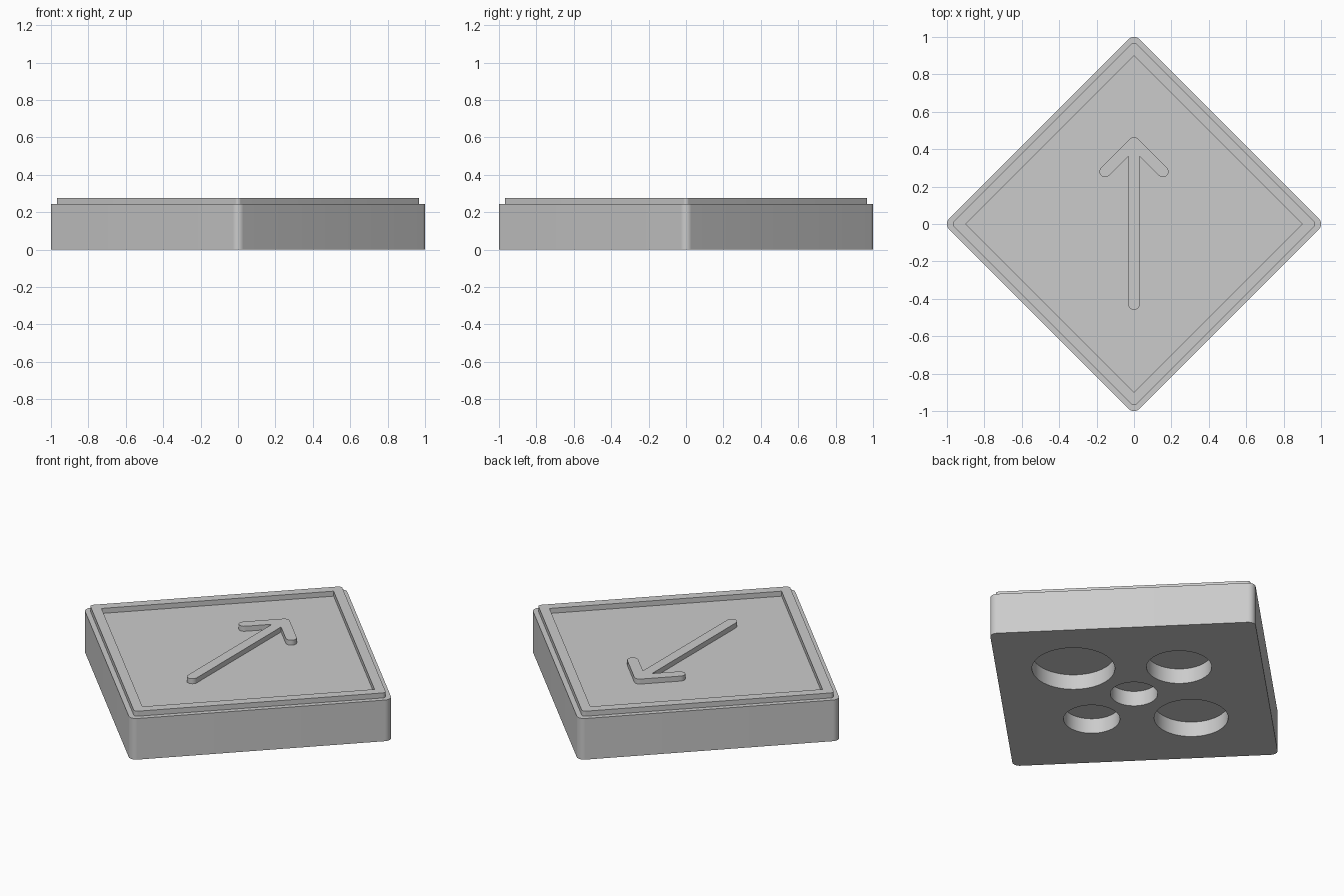
import bpy, bmesh
from math import cos, sin, radians

cube = bpy.data.objects.get("Cube")
if cube:
    bpy.data.objects.remove(cube, do_unlink=True)

STEP_Z, TOP_Z = 0.245, 0.275      # shoulder / recess floor, and rim top
HOLE_DEPTH = 0.09

grey = bpy.data.materials.new("light grey")
grey.use_nodes = True
colour = (0.6, 0.6, 0.6, 1)
grey.diffuse_color = colour
grey.node_tree.nodes["Principled BSDF"].inputs["Base Color"].default_value = colour


def arc(x, y, r, start, end, steps=10):
    """Points on an arc, angles in degrees."""
    angles = [radians(start + (end - start) * i / steps) for i in range(steps + 1)]
    return [(x + r * cos(a), y + r * sin(a)) for a in angles]


def diamond(reach, r=0):
    """Square standing on a corner, with rounded corners of radius r."""
    points = []
    for turn in range(0, 360, 90):
        a, c = radians(turn), reach - r
        centre = (c * cos(a), c * sin(a))
        points += arc(*centre, r, turn - 45, turn + 45) if r else [centre]
    return points


def prism(name, outline, z0, z1):
    """Closed upright prism over a counter-clockwise outline."""
    bm = bmesh.new()
    face = bm.faces.new([bm.verts.new((x, y, z0)) for x, y in outline])
    top = bmesh.ops.extrude_face_region(bm, geom=[face], use_keep_orig=True)["geom"]
    bmesh.ops.translate(bm, vec=(0, 0, z1 - z0),
                        verts=[v for v in top if isinstance(v, bmesh.types.BMVert)])
    bmesh.ops.recalc_face_normals(bm, faces=bm.faces)
    mesh = bpy.data.meshes.new(name)
    bm.to_mesh(mesh)
    bm.free()
    mesh.materials.append(grey)
    obj = bpy.data.objects.new(name, mesh)
    bpy.context.collection.objects.link(obj)
    return obj


def cut(target, cutter):
    """Subtract the cutter from the target, then discard the cutter."""
    cutter.hide_render = True
    mod = target.modifiers.new("cut", 'BOOLEAN')
    mod.operation, mod.solver, mod.object = 'DIFFERENCE', 'EXACT', cutter
    bpy.context.view_layer.objects.active = target
    bpy.ops.object.modifier_apply(modifier=mod.name)
    bpy.data.objects.remove(cutter, do_unlink=True)


# Base block with five round pockets underneath, growing in size
base = prism("base_block", diamond(1, 0.04), 0, STEP_Z)
for i, (dx, dy) in enumerate([(0, 0), (0, -1), (0, 1), (-1, 0), (1, 0)]):
    r = 0.128 + 0.024 * i
    d = r + 0.203
    pocket = arc(dx * d, dy * d, r, 0, 360, 64)[:-1]
    cut(base, prism("pocket_cutter", pocket, -0.1, HOLE_DEPTH))

# Raised rim around the recessed panel
rim = prism("raised_rim", diamond(0.968, 0.02), STEP_Z, TOP_Z)
cut(rim, prism("panel_cutter", diamond(0.9), STEP_Z - 0.1, TOP_Z + 0.1))

# Raised arrow with rounded ends, pointing to the back
w, tip, arm_x, arm_y = 0.03, 0.435, 0.155, 0.28
notch = tip - w - w * 2 ** 0.5
outline = (arc(0, -0.43, w, 180, 360) + [(w, notch)]
           + arc(arm_x, arm_y, w, 225, 405)
           + arc(0, tip, w, 45, 135)
           + arc(-arm_x, arm_y, w, 135, 315) + [(-w, notch)])
arrow = prism("raised_arrow", outline, STEP_Z, TOP_Z)

# Smooth round walls, keep hard edges
bpy.ops.object.select_all(action='DESELECT')
for obj in (base, rim, arrow):
    obj.select_set(True)
bpy.context.view_layer.objects.active = base
bpy.ops.object.shade_smooth_by_angle(angle=radians(30))
